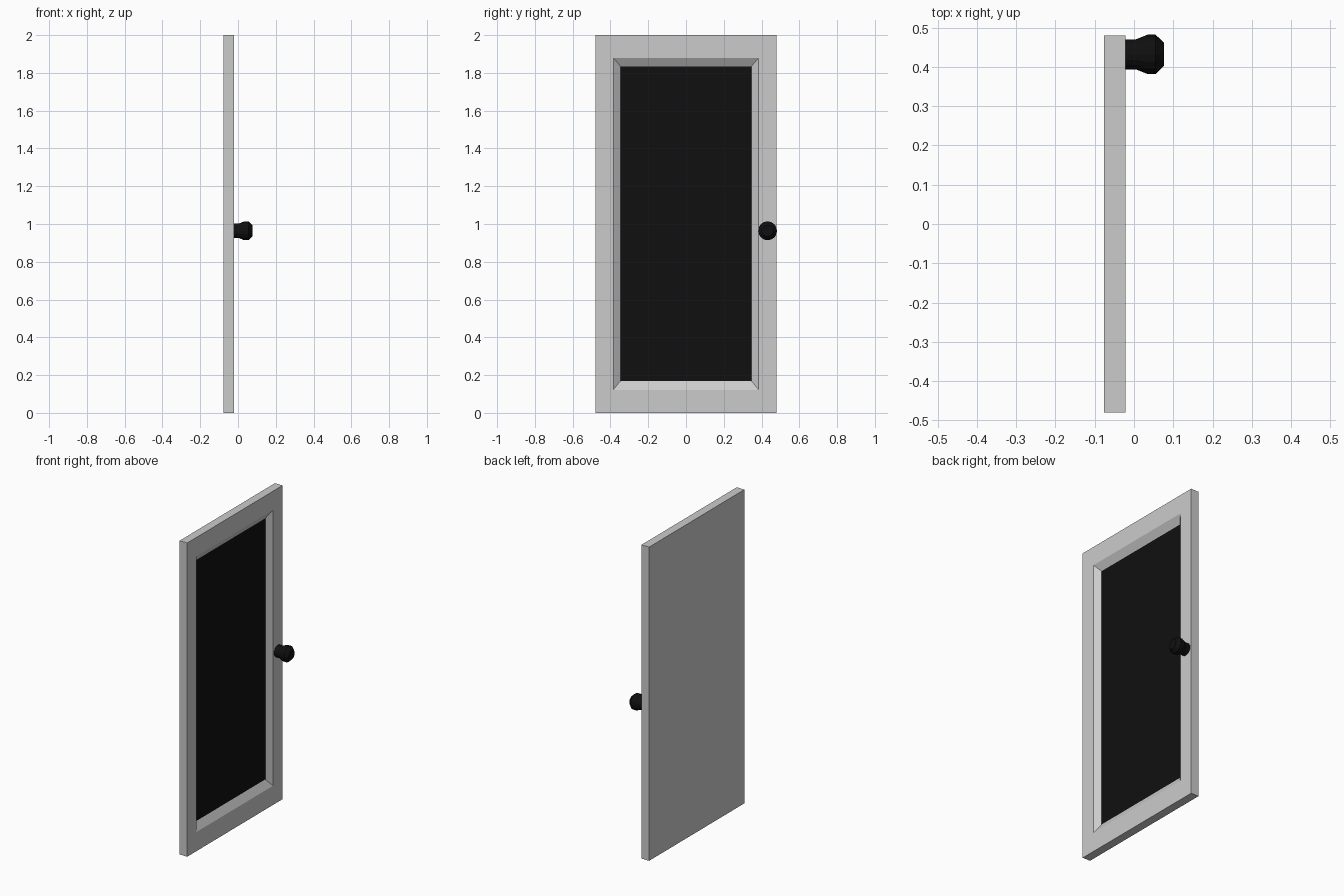
import bpy, bmesh
from math import cos, sin, pi

if "Cube" in bpy.data.objects:
    bpy.data.objects.remove(bpy.data.objects["Cube"])

black = bpy.data.materials.new("black")
black.diffuse_color = (0.005, 0.005, 0.005, 1)
black.use_nodes = True
black.node_tree.nodes["Principled BSDF"].inputs["Base Color"].default_value = black.diffuse_color


def make_object(name, bm, materials=()):
    bmesh.ops.recalc_face_normals(bm, faces=bm.faces)
    mesh = bpy.data.meshes.new(name)
    bm.to_mesh(mesh)
    bm.free()
    for m in materials:
        mesh.materials.append(m)
    obj = bpy.data.objects.new(name, mesh)
    bpy.context.collection.objects.link(obj)
    return obj


BACK, FRONT, RECESS = -0.076, -0.022, -0.05

# Door frame: back slab, flat border and sloped reveal as nested rectangles
# each ring: x, half width, bottom z, top z
rings = [(BACK, 0.48, 0.0, 2.0), (FRONT, 0.48, 0.0, 2.0),
         (FRONT, 0.385, 0.122, 1.88), (RECESS, 0.346, 0.17, 1.834)]


def ring_verts(bm, x, w, z0, z1):
    return [bm.verts.new((x, y, z)) for y, z in ((-w, z0), (w, z0), (w, z1), (-w, z1))]


bm = bmesh.new()
loops = [ring_verts(bm, *r) for r in rings]
for a, b in zip(loops, loops[1:]):
    for i in range(4):
        j = (i + 1) % 4
        bm.faces.new((a[i], a[j], b[j], b[i]))
bm.faces.new(loops[0])
# Dark recessed panel closing the opening
panel = bm.faces.new(loops[-1])
panel.material_index = 1
make_object("door", bm, (None, black))

# Door knob: lathed profile (x, radius) around the x axis
SIDES = 16
profile = [(FRONT, 0.038), (0.004, 0.038), (0.034, 0.05), (0.055, 0.05), (0.076, 0.03)]
bm = bmesh.new()
loops = [[bm.verts.new((x, 0.432 + r * cos(2 * pi * i / SIDES), 0.964 + r * sin(2 * pi * i / SIDES)))
          for i in range(SIDES)] for x, r in profile]
for a, b in zip(loops, loops[1:]):
    for i in range(SIDES):
        j = (i + 1) % SIDES
        bm.faces.new((a[i], a[j], b[j], b[i]))
bm.faces.new(loops[0])
bm.faces.new(loops[-1])
make_object("door_knob", bm, (black,))
